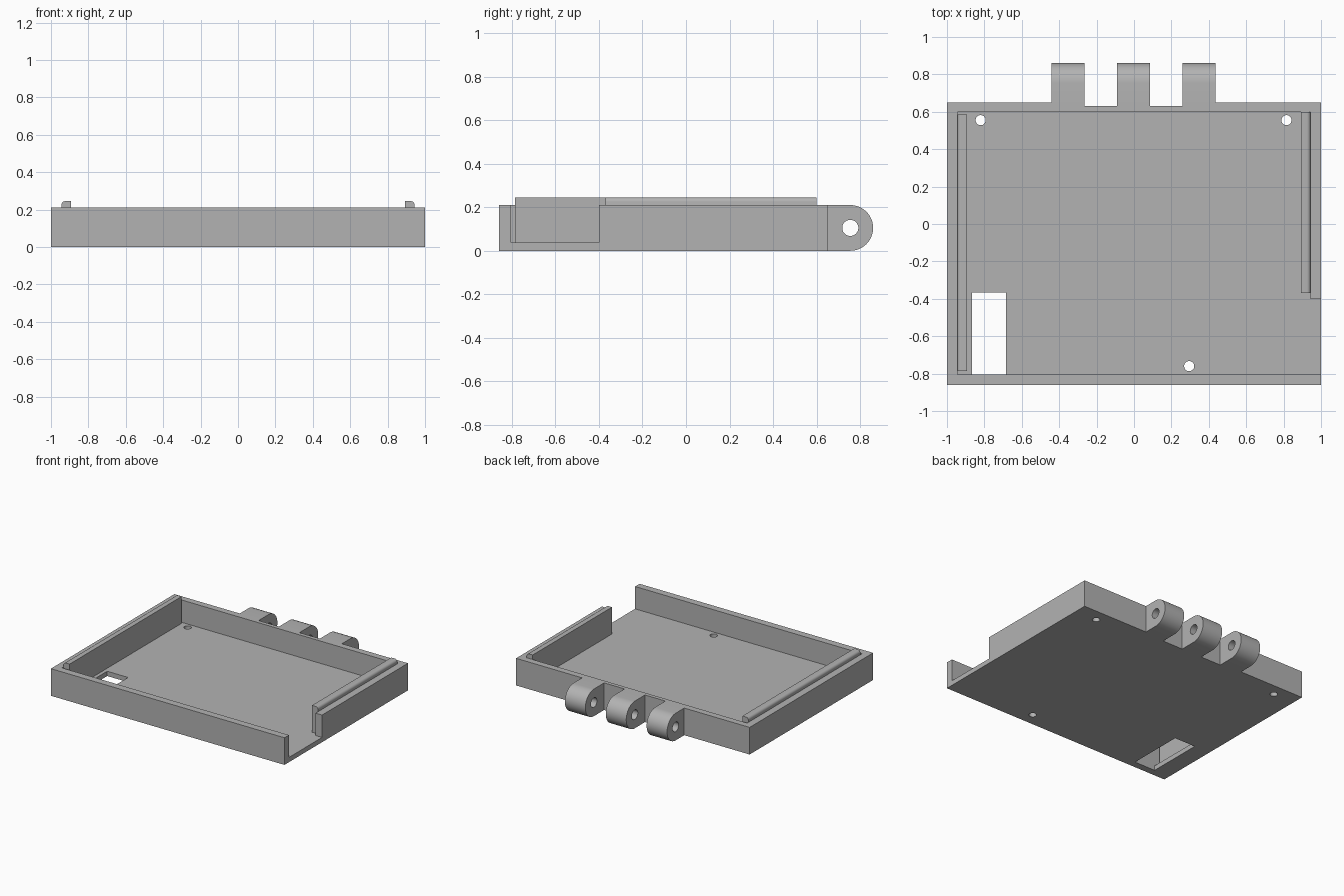
import bpy, bmesh
from math import pi, sin, cos
from mathutils import Matrix

default = bpy.data.objects.get("Cube")
if default:
    bpy.data.objects.remove(default, do_unlink=True)

grey = bpy.data.materials.new("plain_grey")
grey.use_nodes = True
grey.diffuse_color = (0.45, 0.45, 0.45, 1)
grey.node_tree.nodes["Principled BSDF"].inputs["Base Color"].default_value = (0.45, 0.45, 0.45, 1)

HEIGHT, FLOOR, TOP = 0.21, 0.037, 0.245
FRONT, BACK = -0.86, 0.65
RADIUS = HEIGHT / 2
PIN_Y = 0.86 - RADIUS


def finish(name, bm):
    bmesh.ops.recalc_face_normals(bm, faces=bm.faces)
    mesh = bpy.data.meshes.new(name)
    bm.to_mesh(mesh)
    bm.free()
    mesh.materials.append(grey)
    obj = bpy.data.objects.new(name, mesh)
    bpy.context.collection.objects.link(obj)
    return obj


def box(name, x0, x1, y0, y1, z0, z1):
    bm = bmesh.new()
    bmesh.ops.create_cube(bm, size=1)
    for v in bm.verts:
        v.co = ((x0, x1)[v.co.x > 0], (y0, y1)[v.co.y > 0], (z0, z1)[v.co.z > 0])
    return finish(name, bm)


def cylinder(name, centre, radius, depth, along_x=False):
    bm = bmesh.new()
    turn = Matrix.Rotation(pi / 2, 4, "Y") if along_x else Matrix()
    bmesh.ops.create_cone(bm, cap_ends=True, segments=40, radius1=radius, radius2=radius,
                          depth=depth, matrix=Matrix.Translation(centre) @ turn)
    return finish(name, bm)


def prism(name, points, axis, start, end):
    """Extrude a 2D profile along x (points are y, z) or y (points are x, z)."""
    bm = bmesh.new()
    place = (lambda a, b: (start, a, b)) if axis == "x" else (lambda a, b: (a, start, b))
    face = bm.faces.new([bm.verts.new(place(a, b)) for a, b in points])
    moved = bmesh.ops.extrude_face_region(bm, geom=[face], use_keep_orig=True)["geom"]
    shift = (end - start, 0, 0) if axis == "x" else (0, end - start, 0)
    bmesh.ops.translate(bm, vec=shift, verts=[v for v in moved if isinstance(v, bmesh.types.BMVert)])
    return finish(name, bm)


def cut(target, cutter):
    cutter.hide_render = True
    mod = target.modifiers.new("cut", "BOOLEAN")
    mod.operation, mod.solver, mod.object = "DIFFERENCE", "EXACT", cutter
    select(target)
    bpy.ops.object.modifier_apply(modifier=mod.name)
    bpy.data.objects.remove(cutter, do_unlink=True)


def select(obj):
    bpy.ops.object.select_all(action="DESELECT")
    obj.select_set(True)
    bpy.context.view_layer.objects.active = obj


def arc(cx, cz, r, a0, a1, steps):
    angles = [a0 + (a1 - a0) * i / steps for i in range(steps + 1)]
    return [(cx + r * cos(a), cz + r * sin(a)) for a in angles]


# Tray: hollow block with a gap in its left wall
tray = box("tray", -1, 1, FRONT, BACK, 0, HEIGHT)
cut(tray, box("pocket", -0.945, 0.945, -0.805, 0.6, FLOOR, 1))
cut(tray, box("side_gap", 0.9, 1.2, -0.805, -0.4, FLOOR, 1))
# Floor window and screw holes
cut(tray, box("window", -0.865, -0.685, -0.805, -0.365, -0.1, 0.1))
for x, y in ((-0.82, 0.555), (0.815, 0.555), (0.295, -0.76)):
    cut(tray, cylinder("screw_hole", (x, y, 0), 0.027, 0.2))
# Clearance notches between the hinge knuckles
for x in (-0.265, 0.085):
    cut(tray, box("notch", x, x + 0.175, 0.63, 0.7, -0.1, 0.3))

# Hinge knuckles with a pin hole
profile = [(BACK, 0)] + arc(PIN_Y, RADIUS, RADIUS, -pi / 2, pi / 2, 24) + [(BACK, HEIGHT)]
parts = [tray]
for side, x in (("right", -0.44), ("middle", -0.09), ("left", 0.26)):
    knuckle = prism(side + "_knuckle", profile, "x", x, x + 0.175)
    cut(knuckle, cylinder("pin_hole", (x + 0.09, PIN_Y, RADIUS), 0.037, 0.4, True))
    parts.append(knuckle)

# Snap rails standing on the floor inside both side walls, outer top edge rounded
for name, s, y0, y1 in (("right_rail", -1, -0.785, 0.585), ("left_rail", 1, -0.37, 0.6)):
    rail = [(0.893, FLOOR), (0.944, FLOOR)] + arc(0.924, TOP - 0.02, 0.02, 0, pi / 2, 6) + [(0.893, TOP)]
    parts.append(prism(name, [(s * x, z) for x, z in rail], "y", y0, y1))

for part in parts:
    select(part)
    bpy.ops.object.shade_smooth_by_angle(angle=pi / 6)
